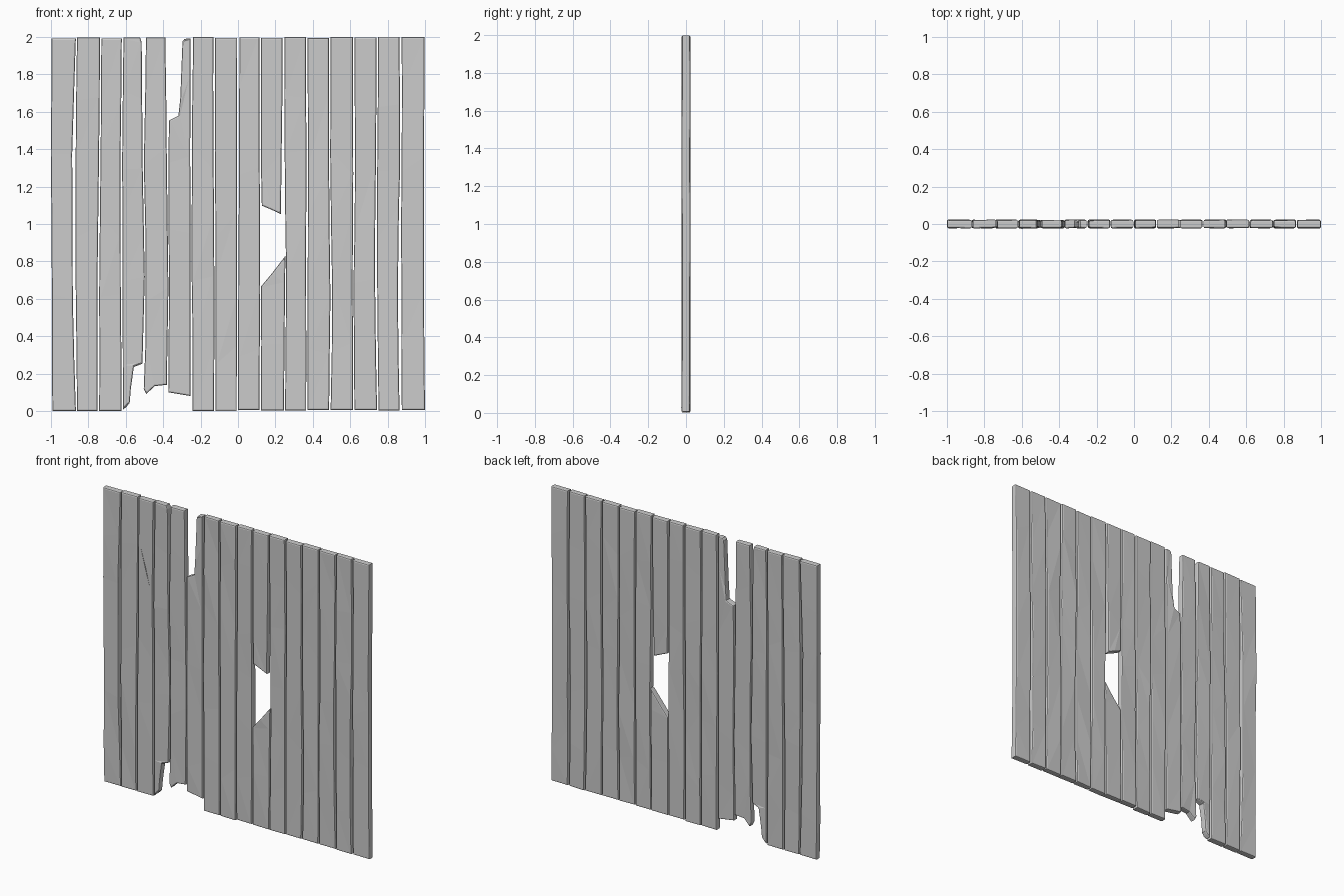
import bpy, bmesh, random

if "Cube" in bpy.data.objects:
    bpy.data.objects.remove(bpy.data.objects["Cube"])

random.seed(4)
HALF = 0.021
LEVELS = (0.0, 0.67, 1.33, 2.0)

# Seams between planks: x at each level, bottom to top
SEAMS = [
    (-.99, -.995, -.998, -.995), (-.862, -.874, -.876, -.862),
    (-.745, -.745, -.737, -.733), (-.617, -.620, -.622, -.616),
    (-.507, -.492, -.505, -.503), (-.375, -.370, -.376, -.383),
    (-.247, -.250, -.251, -.246), (-.124, -.122, -.128, -.126),
    (-.003, -.002, .002, .002), (.118, .121, .119, .119),
    (.248, .253, .241, .243), (.368, .366, .369, .367),
    (.490, .500, .487, .489), (.617, .614, .619, .617),
    (.746, .737, .738, .744), (.868, .862, .868, .867),
    (.998, .993, .992, .995)]
# Half-width of the gap at each level for the wide seams
WIDE = {1: (.003, .009, .009, .003), 4: (.004, .003, .004, .012),
        5: (.003, .003, .005, .005), 6: (.005, .005, .005, .007),
        8: (.004, .004, .006, .006), 9: (.004, .004, .005, .005),
        10: (.003, .003, .009, .005), 15: (.006, .009, .004, .006)}


def lerp(vals, z):
    for i in range(3):
        if z <= LEVELS[i + 1]:
            t = (z - LEVELS[i]) / (LEVELS[i + 1] - LEVELS[i])
            return vals[i] + (vals[i + 1] - vals[i]) * t
    return vals[-1]


def edge_x(seam, side, z):
    gap = 0 if seam in (0, 16) else lerp(WIDE.get(seam, (.004,) * 4), z)
    return lerp(SEAMS[seam], z) + side * gap


def plank(name, i, bottom=None, top=None):
    """bottom / top: (x, z) points of a broken end, left to right."""
    if not bottom:
        z = random.uniform(0, .008)
        bottom = [(edge_x(i, 1, z), z), (edge_x(i + 1, -1, z), z)]
    if not top:
        z = random.uniform(1.99, 2.0)
        top = [(edge_x(i, 1, z), z), (edge_x(i + 1, -1, z), z)]

    def side(seam, sgn, z0, z1):
        pts = []
        for z in (.3, .67, 1.0, 1.33, 1.7):
            z += random.uniform(-.08, .08)
            if z0 + .1 < z < z1 - .1:
                pts.append((edge_x(seam, sgn, z) + random.uniform(-.002, .002), z))
        return pts

    right = side(i + 1, -1, bottom[-1][1], top[-1][1])
    left = side(i, 1, bottom[0][1], top[0][1])
    outline = bottom + right + top[::-1] + left[::-1]
    bm = bmesh.new()
    front = [bm.verts.new((x, -HALF + random.uniform(-.003, .002), z)) for x, z in outline]
    back = [bm.verts.new((x, HALF + random.uniform(-.002, .003), z)) for x, z in outline]
    bm.faces.new(front)
    bm.faces.new(back[::-1])
    n = len(outline)
    for k in range(n):
        j = (k + 1) % n
        bm.faces.new((front[j], front[k], back[k], back[j]))
    bmesh.ops.recalc_face_normals(bm, faces=bm.faces)
    # worn, chamfered rim
    rims = [e for e in bm.edges if all(len(f.verts) == 4 for f in e.link_faces) is False]
    bmesh.ops.bevel(bm, geom=rims, offset=.008, segments=2, profile=.5,
                    affect='EDGES', clamp_overlap=True)
    bmesh.ops.triangulate(bm, faces=[f for f in bm.faces if len(f.verts) > 4])
    mesh = bpy.data.meshes.new(name)
    bm.to_mesh(mesh)
    bm.free()
    ob = bpy.data.objects.new(name, mesh)
    bpy.context.collection.objects.link(ob)
    return ob


# Intact planks
whole = {i: plank(f"plank_{i + 1:02d}", i) for i in range(16) if i not in (3, 4, 5, 9)}

# Planks with splintered ends
plank("plank_04_notched", 3,
      bottom=[(-.613, .01), (-.595, .025), (-.578, .045), (-.572, .12),
              (-.556, .237), (-.51, .255)],
      top=[(-.611, 1.995), (-.522, 1.995), (-.514, 1.97)])
plank("plank_05_splintered", 4,
      bottom=[(-.503, .12), (-.489, .093), (-.445, .135), (-.38, .142)])
plank("plank_06_splintered", 5,
      bottom=[(-.372, .102), (-.253, .082)],
      top=[(-.368, 1.553), (-.318, 1.578), (-.308, 1.67), (-.296, 1.975),
           (-.285, 1.988), (-.254, 1.99)])

# Plank broken in two around the hole
plank("plank_10_upper", 9, bottom=[(.127, 1.098), (.175, 1.078), (.229, 1.053)])
plank("plank_10_lower", 9, top=[(.123, .667), (.18, .735), (.253, .83)])

# Fine crack in the third plank
me = bpy.data.meshes.new("crack_cutter")
y0, y1 = -.04, -HALF + .003
a, m, b = (-.712, 1.66), (-.678, 1.54), (-.645, 1.41)
tri = [a, (m[0] - .002, m[1]), b, (m[0] + .002, m[1])]
me.from_pydata([(x, y, z) for y in (y0, y1) for x, z in tri], [],
               [(0, 1, 2, 3), (7, 6, 5, 4)] +
               [((k + 1) % 4, k, k + 4, (k + 1) % 4 + 4) for k in range(4)])
cutter = bpy.data.objects.new("crack_cutter", me)
bpy.context.collection.objects.link(cutter)
cutter.hide_render = True
cutter.hide_viewport = True
mod = whole[2].modifiers.new("crack", 'BOOLEAN')
mod.operation = 'DIFFERENCE'
mod.solver = 'EXACT'
mod.object = cutter
